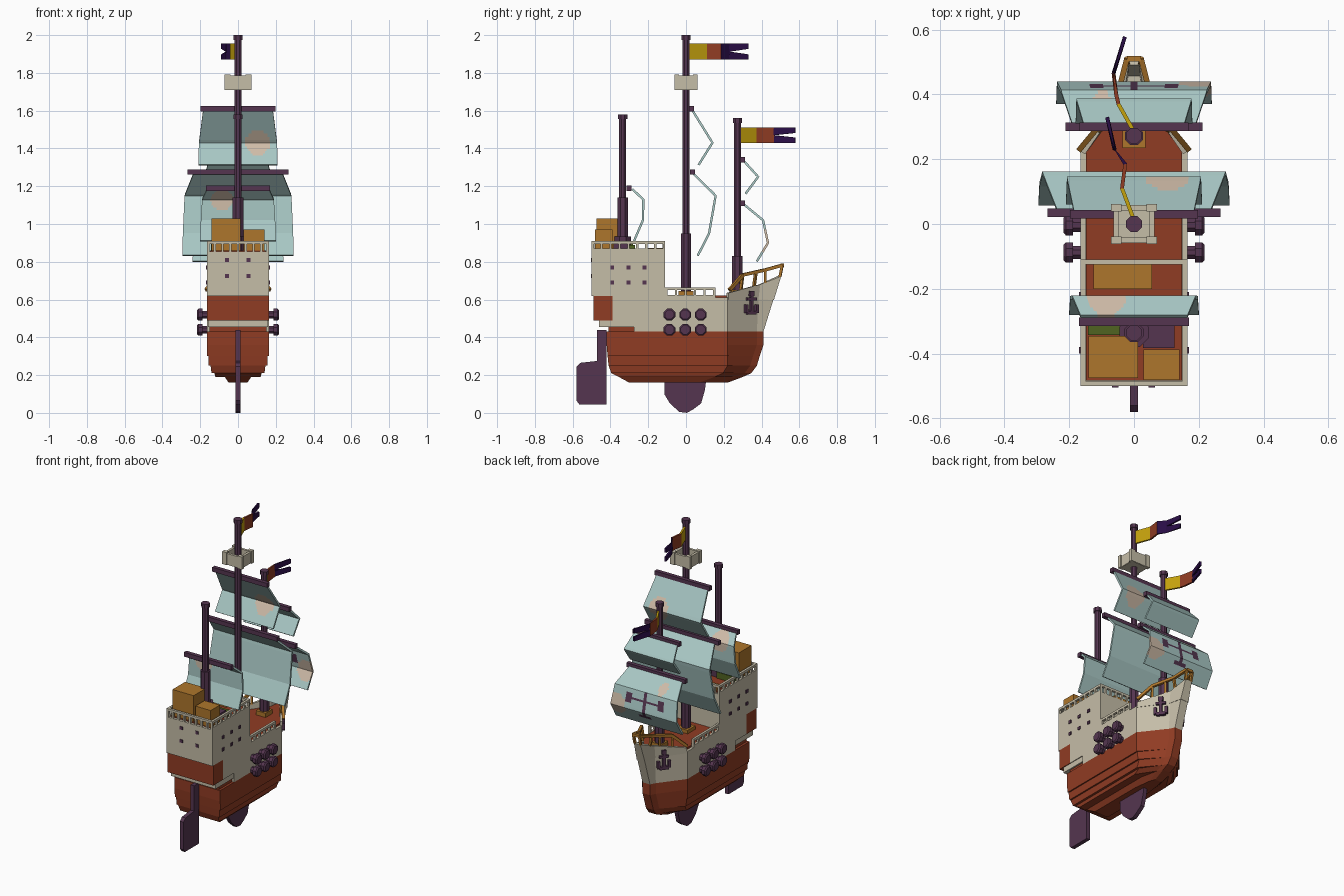
import bpy, bmesh, math
from mathutils import Matrix, Vector

cube = bpy.data.objects.get("Cube")
if cube:
    bpy.data.objects.remove(cube, do_unlink=True)


def material(name, r, g, b):
    m = bpy.data.materials.new(name)
    m.use_nodes = True
    m.diffuse_color = (r, g, b, 1)
    bsdf = next(n for n in m.node_tree.nodes if n.type == 'BSDF_PRINCIPLED')
    bsdf.inputs["Base Color"].default_value = (r, g, b, 1)
    return m


CREAM = material("cream planks", .56, .51, .39)
RED = material("rust red wood", .28, .045, .017)
PURPLE = material("dark purple wood", .09, .036, .08)
SAIL = material("pale teal canvas", .39, .57, .55)
PEACH = material("peach patch", .62, .50, .39)
OCHRE = material("ochre wood", .42, .18, .025)
GREEN = material("moss green", .08, .127, .015)
YELLOW = material("flag yellow", .56, .36, .004)
VIOLET = material("flag violet", .022, .004, .06)


def mesh(name, mats, verts, faces, rule=None, thick=0):
    bm = bmesh.new()
    vs = [bm.verts.new(v) for v in verts]
    for f in faces:
        bm.faces.new([vs[i] for i in f])
    bmesh.ops.recalc_face_normals(bm, faces=bm.faces[:])
    if rule:
        for i, f in enumerate(bm.faces):
            f.material_index = rule(i, f.calc_center_median())
    me = bpy.data.meshes.new(name)
    bm.to_mesh(me)
    bm.free()
    for m in mats:
        me.materials.append(m)
    ob = bpy.data.objects.new(name, me)
    bpy.context.scene.collection.objects.link(ob)
    if thick:
        mod = ob.modifiers.new("thickness", 'SOLIDIFY')
        mod.thickness, mod.offset = thick, 0
    return ob


def loft(name, mat, rings):
    n = len(rings[0])
    faces = [(k*n+i, k*n+(i+1) % n, (k+1)*n+(i+1) % n, (k+1)*n+i)
             for k in range(len(rings)-1) for i in range(n)]
    faces += [tuple(range(n)), tuple(range((len(rings)-1)*n, len(rings)*n))]
    return mesh(name, [mat], [p for r in rings for p in r], faces)


def boxes(name, mat, spans):
    verts, faces = [], []
    for x0, x1, y0, y1, z0, z1 in spans:
        b = len(verts)
        verts += [(x, y, z) for z in (z0, z1) for x, y in ((x0, y0), (x1, y0), (x1, y1), (x0, y1))]
        for f in ((0, 1, 2, 3), (4, 5, 6, 7), (0, 1, 5, 4), (1, 2, 6, 5), (2, 3, 7, 6), (3, 0, 4, 7)):
            faces.append([b+i for i in f])
    return mesh(name, [mat], verts, faces)


def octagons(profile, axis, x=0, y=0, z=0):
    rings = []
    for r, t in profile:
        c = [(r*math.cos(a), r*math.sin(a)) for a in [math.pi/8*(2*i+1) for i in range(8)]]
        rings.append([(x+u, y+v, t) if axis == 'Z' else (t, y+u, z+v) for u, v in c])
    return rings


def beam(name, mat, a, b, w=.014):
    a, b = Vector(a), Vector(b)
    ob = boxes(name, mat, [(-w/2, w/2, -w/2, w/2, 0, (b-a).length)])
    ob.matrix_world = Matrix.Translation(a) @ (b-a).to_track_quat('Z', 'Y').to_matrix().to_4x4()


# Hull: stepped planks below, plain planks above
def hull_ring(z, hw, stern, bow):
    s, c, n = min(.22, bow-.15), min(bow-.035, .385), min(.045, hw*.7)
    right = [(hw, stern), (hw, s), (n, c), (n*.6, bow)]
    return [(x, y, z) for x, y in right] + [(-x, y, z) for x, y in reversed(right)]


steps = [(.16, .05, -.30, .22), (.19, .07, -.355, .30), (.19, .12, -.355, .30),
         (.21, .125, -.395, .345), (.21, .14, -.395, .345), (.25, .145, -.41, .375),
         (.25, .155, -.41, .375), (.30, .157, -.415, .39), (.30, .165, -.415, .39),
         (.36, .165, -.42, .41), (.43, .165, -.42, .41)]
loft("lower_hull", RED, [hull_ring(*s) for s in steps])
loft("upper_hull", CREAM, [hull_ring(.43, .165, -.275, .41), hull_ring(.61, .165, -.275, .466)])
loft("main_deck", RED, [hull_ring(z, .148, -.12, .43) for z in (.605, .622)])

# Bow bulwark and its ochre rail
low = [(.158, .22, .60), (.04, .38, .60), (.024, .46, .60)]
top = [(.158, .22, .635), (.04, .39, .68), (.02, .497, .725)]


def around(pts):
    return pts + [(-x, y, z) for x, y, z in reversed(pts)]


mesh("bow_bulwark", [CREAM], around(low)+around(top),
     [(i, i+1, i+7, i+6) for i in range(5)], thick=.016)
rail = [(.168, .23, .65), (.11, .30, .73), (.045, .42, .757), (.022, .51, .782)]
path = around(rail)
for a, b in zip(path, path[1:]):
    beam("bow_rail", OCHRE, a, b, .017)
for s in (1, -1):
    for p, q in zip(rail[1:] + [(.07, .37, .745)], [(.105, .29, .65), (.035, .42, .69), (.02, .497, .72), (.06, .36, .67)]):
        beam("bow_rail_post", OCHRE, (s*p[0], p[1], p[2]), (s*q[0], q[1], q[2]))

# Stern castle
boxes("stern_castle", CREAM, [(-.165, .165, -.5, -.11, .62, .855), (-.165, .165, -.39, -.11, .49, .62),
                              (-.16, .16, -.46, -.275, .455, .49)])
boxes("stern_gallery", RED, [(-.165, .165, -.49, -.39, .49, .62), (-.15, .15, -.41, -.275, .43, .455)])
boxes("castle_deck", RED, [(-.148, .148, -.483, -.125, .85, .86)])
boxes("castle_hatch", OCHRE, [(-.125, .055, -.2, -.115, .855, .872)])

# Railings
bars = []
for y0, y1, z, n in ((-.5, -.11, .855, 8), (-.11, .155, .61, 5)):
    for x0, x1 in ((-.165, -.15), (.15, .165)):
        bars.append((x0, x1, y0, y1, z+.04, z+.055))
        bars.append((x0, x1, y0, y1, z, z+.014))
        for i in range(n+1):
            y = y0 + (y1-y0-.012)*i/n
            bars.append((x0, x1, y, y+.012, z, z+.05))
for y in (-.5, -.125):
    bars.append((-.165, .165, y, y+.015, .895, .91))
    for i in range(1, 8):
        x = -.165+.33*i/8
        bars.append((x-.006, x+.006, y, y+.015, .855, .9))
boxes("railings", CREAM, bars)

# Cargo
boxes("crates", OCHRE, [(-.14, .012, -.475, -.345, .86, 1.03), (.03, .14, -.482, -.388, .86, .97)])
boxes("green_bundles", GREEN, [(-.142, -.025, -.343, -.28, .86, .9), (.04, .135, -.30, -.27, .86, .89)])
boxes("dark_chest", PURPLE, [(.028, .125, -.383, -.302, .86, .9)])
boxes("mast_step", OCHRE, [(-.04, .04, -.04, .04, .615, .645), (-.035, .035, .235, .305, .615, .65)])

# Windows
panes = [(s*.167-.003, s*.167+.003, y-.01, y+.01, z-.01, z+.01)
         for s in (1, -1) for y in (-.39, -.305, -.22) for z in (.69, .77)]
panes += [(x-.01, x+.01, -.504, -.498, z-.01, z+.01) for x in (-.058, .055) for z in (.725, .81)]
boxes("window_panes", PURPLE, panes)

# Cannons and anchors on both sides
for s in (1, -1):
    for y in (-.088, -.004, .078):
        for z in (.44, .52):
            prof = [(.022, s*.15), (.022, s*.188), (.034, s*.188), (.034, s*.21), (.026, s*.217)]
            loft("cannon", PURPLE, octagons(prof, 'X', y=y, z=z))
    anchor = boxes("anchor", PURPLE, [(-.008, .008, -.01, .01, .53, .62), (-.03, .03, -.008, .008, .595, .61),
                                      (-.028, .028, -.01, .01, .52, .54), (-.042, -.025, -.01, .01, .53, .575),
                                      (.025, .042, -.01, .01, .53, .575), (-.014, .014, -.008, .008, .618, .645)])
    anchor.location = (s*.083, .346, 0)
    anchor.rotation_euler = (0, 0, -s*math.atan2(.165, .12))

# Keel fin and rudder: side outlines given thickness
fin = [(-.115, .2), (-.115, .1), (-.085, .05), (-.035, .005), (.005, .0), (.04, .02), (.08, .05), (.1, .12), (.11, .2)]
rudder = [(-.58, .065), (-.565, .045), (-.42, .045), (-.42, .44), (-.47, .44), (-.47, .275), (-.56, .265), (-.58, .245)]
for name, prof in (("keel_fin", fin), ("rudder", rudder)):
    loft(name, PURPLE, [[(x, y, z) for y, z in prof] for x in (-.013, .013)])

# Masts, yards and lookout
for name, y, z0, step, z1, r in (("main_mast", 0, .6, .95, 2, .029), ("fore_mast", .272, .6, .83, 1.56, .03),
                                 ("rear_mast", -.335, .86, 1.14, 1.58, .031)):
    prof = [(r, z0), (r, step), (.02, step), (.02, z1-.025), (.026, z1-.025), (.026, z1)]
    loft(name, PURPLE, octagons(prof, 'Z', y=y))
loft("rear_mast_collar", PURPLE, octagons([(.048, .86), (.048, .935)], 'Z', y=-.335))
boxes("yards", PURPLE, [(-w, w, y-.013, y+.013, z-.014, z+.014) for w, y, z in
                        ((.198, .03, 1.61), (.267, .035, 1.275), (.17, -.302, 1.19), (.168, .3, 1.34), (.212, .3, 1.11))])
nest = [(-.062, .062, -.055, .055, 1.71, 1.725)]
for s in (1, -1):
    nest.append((min(s*.048, s*.064), max(s*.048, s*.064), -.058, .058, 1.712, 1.785))
    nest.append((-.062, .062, min(s*.042, s*.058), max(s*.042, s*.058), 1.712, 1.785))
    nest += [(s*.055-.016, s*.055+.016, t*.05-.012, t*.05+.012, 1.71, 1.792) for t in (1, -1)]
boxes("lookout", CREAM, nest)


# Sails: folded sheets, patches chosen by position
def sail(name, profile, rule):
    rows, cols, sub = [], 44, 10
    for (ya, za, wa), (yb, zb, wb) in zip(profile, profile[1:]):
        rows += [(ya+(yb-ya)*i/sub, za+(zb-za)*i/sub, wa+(wb-wa)*i/sub) for i in range(sub)]
    rows.append(profile[-1])
    verts = [(w*(2*i/cols-1), y, z) for y, z, w in rows for i in range(cols+1)]
    n = cols+1
    faces = [(r*n+i, r*n+i+1, (r+1)*n+i+1, (r+1)*n+i) for r in range(len(rows)-1) for i in range(cols)]
    mesh(name, [SAIL, PEACH, PURPLE], verts, faces, lambda i, c: rule(c.x, c.z), .012)


def patch(cx, cz, r):
    return lambda x, z: int(max(abs(x-cx), abs(z-cz), (abs(x-cx)+abs(z-cz))*.72) < r)


def fore_paint(x, z):
    bar = abs(z-.965) < .011 and abs(x) < .12
    ends = abs(abs(x)-.115) < .022 and abs(z-.965) < .026
    post = abs(x) < .014 and .87 < z < 1.02
    foot = abs(x) < .045 and .86 < z < .885
    if bar or ends or post or foot:
        return 2
    return patch(.2, .91, .065)(x, z) or patch(-.1, 1.05, .03)(x, z)


sail("main_top_sail", [(.035, 1.6, .185), (.14, 1.43, .207), (.066, 1.312, .21)], patch(.105, 1.43, .066))
sail("main_lower_sail", [(.035, 1.27, .235), (.157, 1.15, .283), (.122, .95, .292), (.062, .832, .295)], lambda x, z: 0)
sail("rear_sail", [(-.285, 1.185, .165), (-.226, 1.13, .19), (-.228, 1.02, .197), (-.275, .91, .2)], patch(-.085, 1.13, .058))
sail("fore_top_sail", [(.305, 1.335, .155), (.382, 1.25, .178), (.315, 1.16, .18)], lambda x, z: 0)
sail("fore_lower_sail", [(.305, 1.105, .19), (.408, 1.02, .225), (.434, .9, .238), (.375, .802, .24)], fore_paint)


# Pennants with forked tails
def pennant(name, path, z0, z1, colours):
    verts = [(x, y, z) for x, y in path for z in (z0, z1)]
    n, (ex, ey), (bx, by), mid = len(path), path[-1], path[-2], (z0+z1)/2
    verts += [(bx, by, mid), (ex, ey, z0+.028), (ex, ey, z1-.028)]
    faces = [(2*i, 2*i+2, 2*i+3, 2*i+1) for i in range(n-2)]
    faces += [(2*n-4, 2*n-2, 2*n+1, 2*n), (2*n, 2*n+2, 2*n-1, 2*n-3)]
    mesh(name, [YELLOW, RED, VIOLET], verts, faces, lambda i, c: colours[i], .012)


pennant("main_pennant", [(0, .012), (-.037, .11), (-.027, .185), (-.06, .23), (-.083, .33)], 1.87, 1.955, (0, 1, 2, 2, 2))
pennant("fore_pennant", [(0, .285), (-.048, .37), (-.055, .40), (-.063, .465), (-.028, .578)], 1.43, 1.51, (0, 1, 1, 2, 2))
